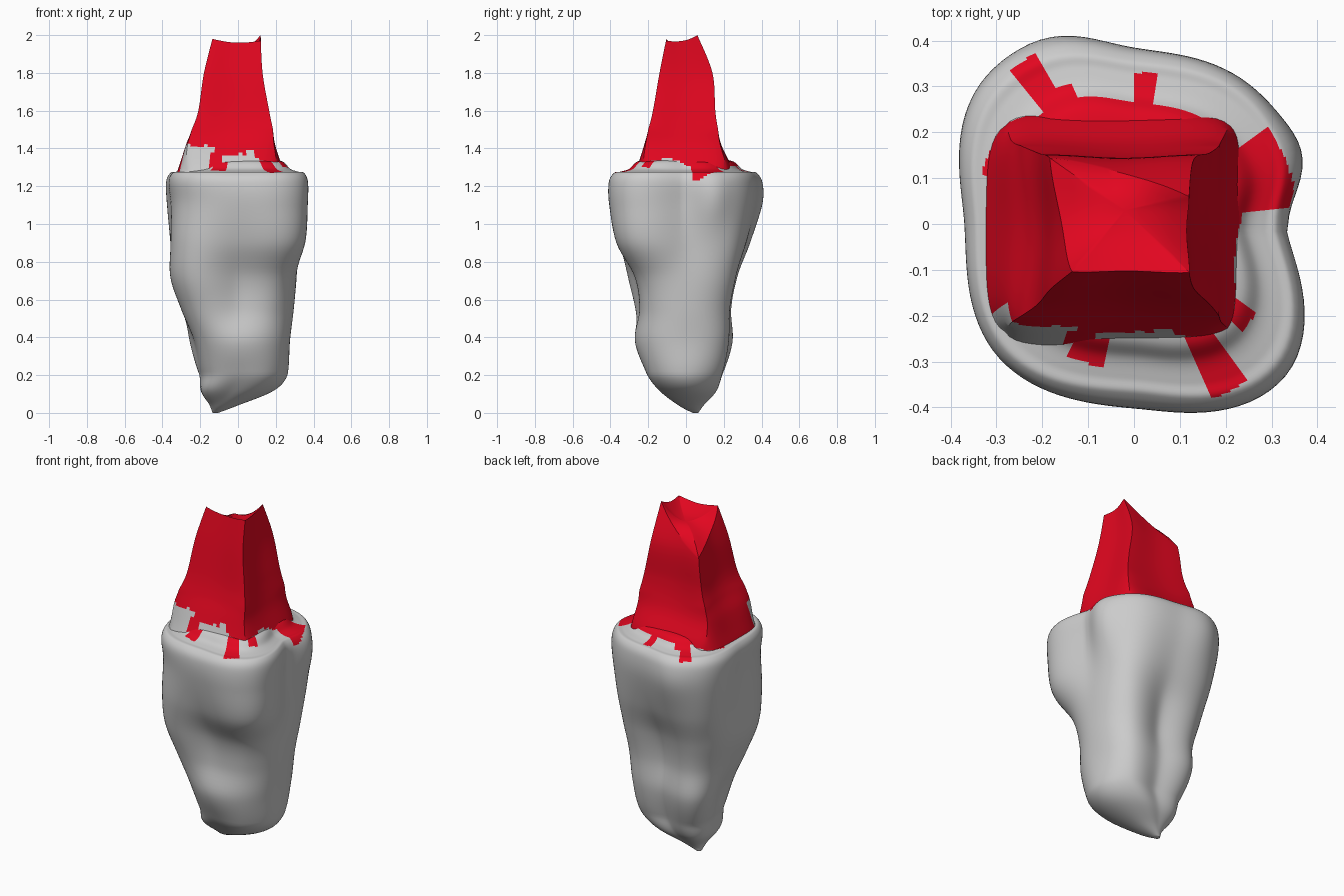
import bpy, math, random
from math import sin, cos, radians, degrees, atan2, exp, pi

if "Cube" in bpy.data.objects:
    bpy.data.objects.remove(bpy.data.objects["Cube"])

random.seed(4)
red = bpy.data.materials.new("red")
red.diffuse_color = (0.76, 0.002, 0.014, 1)
red.use_nodes = True
red.node_tree.nodes["Principled BSDF"].inputs["Base Color"].default_value = red.diffuse_color
grey = bpy.data.materials.new("grey")
grey.diffuse_color = (0.63, 0.63, 0.63, 1)
grey.use_nodes = True
grey.node_tree.nodes["Principled BSDF"].inputs["Base Color"].default_value = grey.diffuse_color


def cubic(p0, p1, p2, p3, t):
    return p1 + 0.5 * t * (p2 - p0 + t * (2 * p0 - 5 * p1 + 4 * p2 - p3 + t * (3 * (p1 - p2) + p3 - p0)))


def smooth_rows(rows, steps):
    """Resample a table of stations with a smooth curve through every column."""
    out, n = [], len(rows)
    for i in range(n - 1):
        ks = [max(0, i - 1), i, i + 1, min(n - 1, i + 2)]
        for s in range(steps):
            out.append([cubic(*c, s / steps) for c in zip(*[rows[k] for k in ks])])
    return out + [list(rows[-1])]


def loft(name, rings, start, end, is_red, angle):
    """Skin rings of points, close both ends with a fan and paint faces."""
    n = len(rings[0])
    verts = [p for r in rings for p in r] + [start, end]
    faces = []
    for j in range(len(rings) - 1):
        for i in range(n):
            k = (i + 1) % n
            faces.append((j * n + i, j * n + k, j * n + n + k, j * n + n + i))
    a, b, last = len(verts) - 2, len(verts) - 1, (len(rings) - 1) * n
    for i in range(n):
        k = (i + 1) % n
        faces += [(a, k, i), (last + i, last + k, b)]
    me = bpy.data.meshes.new(name)
    me.from_pydata(verts, [], faces)
    me.materials.append(grey)
    me.materials.append(red)
    for f in me.polygons:
        c = f.center
        f.material_index = int(is_red(degrees(atan2(c.y, c.x)) % 360, c))
    ob = bpy.data.objects.new(name, me)
    bpy.context.collection.objects.link(ob)
    bpy.context.view_layer.objects.active = ob
    ob.select_set(True)
    bpy.ops.object.shade_smooth_by_angle(angle=radians(angle))
    ob.select_set(False)


# Root body: height, then radius every 45 degrees starting at +x
body = [
    (0.00, .015, .015, .015, .015, .015, .015, .015, .015),
    (0.04, .09, .07, .055, .06, .06, .065, .075, .09),
    (0.12, .23, .19, .14, .18, .16, .17, .15, .20),
    (0.22, .265, .25, .18, .25, .20, .21, .21, .25),
    (0.38, .275, .285, .215, .31, .235, .265, .27, .285),
    (0.55, .295, .30, .205, .31, .30, .33, .25, .29),
    (0.72, .31, .335, .24, .35, .355, .39, .27, .33),
    (0.90, .32, .37, .32, .41, .355, .41, .35, .44),
    (1.10, .325, .39, .375, .45, .36, .405, .395, .465),
    (1.22, .33, .39, .38, .45, .37, .415, .40, .465),
    (1.27, .31, .37, .355, .42, .35, .395, .37, .44)]
# Shoulder ledge rising beneath the stump
body += [(z, *[r * s for r in body[-1][1:]])
         for z, s in ((1.277, .91), (1.292, .79), (1.33, .68), (1.345, .5))]

N = 120
rings = []
for z, *r in smooth_rows(body, 7):
    low = max(0, 1 - z / 0.2) ** 1.3          # tip leans to the left and back
    ring = []
    for i in range(N):
        a = 2 * pi * i / N
        k, t = divmod(8 * i / N, 1)
        k = int(k)
        rad = cubic(*[r[(k + d) % 8] for d in (-1, 0, 1, 2)], t)
        high = exp(-((z - 1.15) / 0.17) ** 2)
        d = degrees(a)
        rad += high * (.045 * exp(-((d - 21) / 15) ** 2) + .02 * exp(-((d - 112) / 15) ** 2))
        ring.append((rad * cos(a) - .12 * low, rad * sin(a) + .05 * low, max(z, 0)))
    rings.append(ring)

# Red runs over the ledge: centre angle, half width, outer radius
runs = [(20, 15, .36), (86, 4, .33), (121, 7, .34), (125, 4, .43), (157, 6, .35),
        (250, 7, .32), (300, 5, .42), (320, 4, .33)]


def body_red(a, c):
    if c.z > 1.305 and a < 205:
        return True
    return c.z > 1.235 and any(abs(a - m) < w and math.hypot(c.x, c.y) < r for m, w, r in runs)


loft("root_body", rings, (-.12, .05, 0), (0, 0, 1.345), body_red, 50)

# Stump: height, left, right, front, back
stump = smooth_rows([
    (1.25, -.33, .25, -.28, .255),
    (1.32, -.31, .23, -.255, .235),
    (1.42, -.28, .20, -.225, .19),
    (1.50, -.245, .185, -.20, .17),
    (1.60, -.21, .165, -.175, .155),
    (1.80, -.18, .13, -.14, .14),
    (2.00, -.13, .12, -.10, .06)], 12)


def stump_at(z):
    for p, q in zip(stump, stump[1:]):
        if z <= q[0]:
            t = (z - p[0]) / (q[0] - p[0])
            return [u + (v - u) * t for u, v in zip(p[1:], q[1:])]
    return stump[-1][1:]


# Broken top: corner heights front left, front right, back right, back left
corner_x, corner_y = (0, 1, 1, 0), (0, 0, 1, 1)
tops = (1.98, 1.97, 2.0, 1.78)
SIDE, ROWS = 24, 50
rings = []
for j in range(ROWS + 1):
    ring = []
    for s in range(4):
        e = (s + 1) % 4
        for i in range(SIDE):
            t = i / SIDE
            sag = sin(pi * t)
            top = tops[s] + (tops[e] - tops[s]) * t - .015 * sag
            z = 1.25 + (top - 1.25) * j / ROWS
            x0, x1, y0, y1 = stump_at(z)
            u = corner_x[s] + (corner_x[e] - corner_x[s]) * t
            v = corner_y[s] + (corner_y[e] - corner_y[s]) * t
            # sides are slightly hollow above, corners are rounded off at the foot
            foot = max(0, min(1, (1.5 - z) / .22))
            dent = 1 - .05 * sag * sag * (1 - foot)
            pull = 1 - .13 * foot * abs(2 * t - 1) ** 4
            ring.append(((x0 + (x1 - x0) * u) * (dent if s % 2 else 1) * pull,
                         (y0 + (y1 - y0) * v) * (1 if s % 2 else dent) * pull, z))
    rings.append(ring)
# Broken face: inner rings ease down to the middle
rim, mid = rings[-1], (-.02, .03, 1.905)
for k in (.25, .5, .75):
    rings.append([tuple(p + (m - p) * f for p, m, f in zip(q, mid, (k, k, k * (2 - k)))) for q in rim])

# Bare grey patches at the foot: start angle, end angle, upper height
patches = [(212, 240, 1.42), (253, 282, 1.365), (282, 292, 1.40), (292, 298, 1.34),
           (308, 328, 1.32), (328, 342, 1.36), (342, 355, 1.33),
           (95, 112, 1.29), (132, 150, 1.285)]
jag = [random.uniform(-.012, .012) for _ in range(72)]


def stump_red(a, c):
    return not any(s < a < e and c.z < h + jag[int(a // 5) % 72] for s, e, h in patches)


loft("red_stump", rings, (0, 0, 1.25), mid, stump_red, 32)
